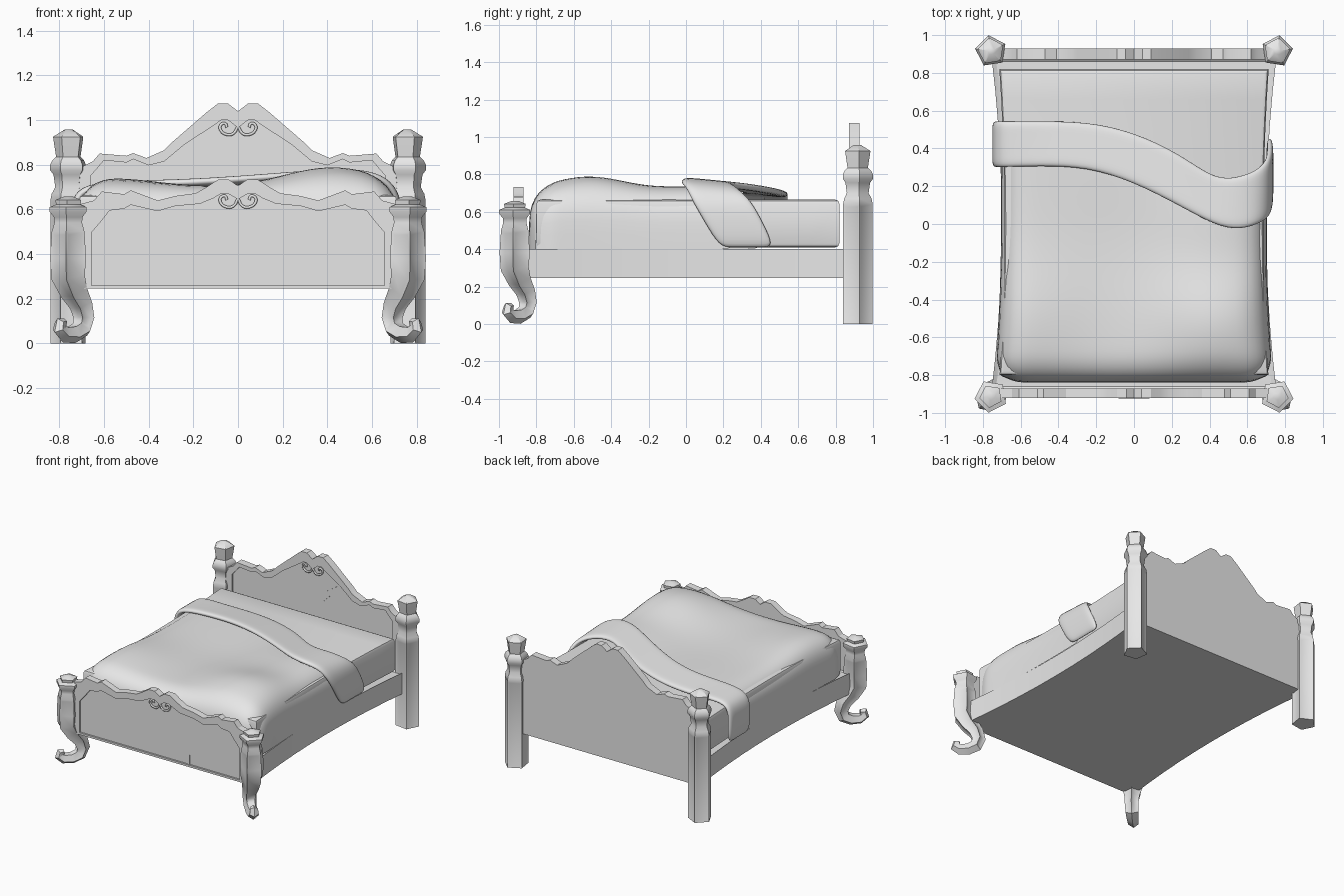
import bpy, bmesh, math
from mathutils import Vector

cube = bpy.data.objects.get("Cube")
if cube:
    bpy.data.objects.remove(cube, do_unlink=True)

grey = bpy.data.materials.new("plain_grey")
grey.use_nodes = True
grey.diffuse_color = (0.8, 0.8, 0.8, 1)
grey.node_tree.nodes["Principled BSDF"].inputs["Base Color"].default_value = (0.8, 0.8, 0.8, 1)


def finish(name, bm, angle=30):
    bmesh.ops.recalc_face_normals(bm, faces=bm.faces)
    mesh = bpy.data.meshes.new(name)
    bm.to_mesh(mesh)
    bm.free()
    obj = bpy.data.objects.new(name, mesh)
    bpy.context.collection.objects.link(obj)
    mesh.materials.append(grey)
    bpy.ops.object.select_all(action='DESELECT')
    obj.select_set(True)
    bpy.context.view_layer.objects.active = obj
    bpy.ops.object.shade_smooth_by_angle(angle=math.radians(angle))
    return obj


def extrude(bm, faces, vec):
    new = bmesh.ops.extrude_face_region(bm, geom=faces)["geom"]
    bmesh.ops.translate(bm, vec=vec, verts=[g for g in new if isinstance(g, bmesh.types.BMVert)])
    return [g for g in new if isinstance(g, bmesh.types.BMFace)]


def lerp_table(table, x):
    for (x0, y0), (x1, y1) in zip(table, table[1:]):
        if x <= x1:
            return y0 + (y1 - y0) * max(0, (x - x0) / (x1 - x0))
    return table[-1][1]


def skin(bm, rows):
    for a, b in zip(rows, rows[1:]):
        for i in range(len(a) - 1):
            bm.faces.new((a[i], a[i + 1], b[i + 1], b[i]))


# Carved boards: a flat panel with a raised frame around it
def mirrored(half):
    left = [(-x, z) for x, z in reversed(half) if x > 0]
    return half + left


def board(name, outer, inner, front, frame_depth, back):
    outer, inner = mirrored(outer), mirrored(inner)
    bm = bmesh.new()
    face = bm.faces.new([bm.verts.new((x, front + frame_depth, z)) for x, z in outer])
    extrude(bm, [face], (0, back - front - frame_depth, 0))
    finish(name + "_panel", bm)
    bm = bmesh.new()
    rings = [[bm.verts.new((x, front, z)) for x, z in pts] for pts in (outer, inner)]
    skin(bm, [r + r[:1] for r in rings])
    extrude(bm, bm.faces[:], (0, frame_depth, 0))
    finish(name + "_frame", bm)


def scroll(name, side, y, z):
    path = [(0, 0.02), (.02, -.015), (.05, -.02), (.078, 0), (.078, .022), (.058, .03), (.05, .012)]
    curve = bpy.data.curves.new(name, 'CURVE')
    curve.dimensions = '3D'
    curve.bevel_depth = 0.007
    curve.bevel_resolution = 1
    curve.resolution_u = 3
    spline = curve.splines.new('BEZIER')
    spline.bezier_points.add(len(path) - 1)
    for p, (px, pz) in zip(spline.bezier_points, path):
        p.co = (side * px, y, z + pz)
        p.handle_left_type = p.handle_right_type = 'AUTO'
    curve.materials.append(grey)
    bpy.context.collection.objects.link(bpy.data.objects.new(name, curve))


def crack(name, points, y):
    bm = bmesh.new()
    face = bm.faces.new([bm.verts.new((x, y, z)) for x, z in points])
    extrude(bm, [face], (0, 0.008, 0))
    finish(name, bm)


head_outer = [(0, 1.04), (.045, 1.074), (.09, 1.074), (.14, 1.035), (.29, .905), (.33, .865), (.41, .83),
              (.47, .852), (.5, .84), (.62, .85), (.65, .815), (.72, .78), (.72, .245)]
head_inner = [(0, .965), (.045, 1.0), (.075, 1.0), (.11, .975), (.24, .89), (.33, .815), (.4, .797),
              (.47, .825), (.5, .81), (.6, .82), (.625, .79), (.66, .75), (.66, .26)]
foot_outer = [(0, .705), (.04, .733), (.09, .733), (.14, .70), (.19, .672), (.28, .66), (.36, .64),
              (.48, .685), (.51, .668), (.61, .68), (.645, .64), (.72, .62), (.72, .245)]
foot_inner = [(0, .645), (.04, .668), (.08, .668), (.11, .65), (.17, .625), (.28, .615), (.36, .592),
              (.48, .62), (.51, .603), (.575, .595), (.61, .55), (.657, .495), (.657, .26)]
board("headboard", head_outer, head_inner, .872, .013, .928)
board("footboard", foot_outer, foot_inner, -.922, .013, -.87)
for side, label in ((1, "left"), (-1, "right")):
    scroll("headboard_scroll_" + label, side, .878, .955)
    scroll("footboard_scroll_" + label, side, -.916, .63)
crack("headboard_crack", [(.05, .73), (.1, .82), (.235, .91), (.15, .81), (.09, .75)], .879)
crack("footboard_crack", [(.2, .25), (.225, .25), (.24, .33), (.24, .26)], -.915)


# Five-sided posts, swept down a path of (outward offset, height, radius)
def post(name, cx, cy, stations, panel):
    out = Vector((math.copysign(1, cx), math.copysign(1, cy), 0)).normalized()
    across = Vector((-out.y, out.x, 0))
    up = Vector((0, 0, 1))
    bm = bmesh.new()
    rings = []
    for i, (d, z, r) in enumerate(stations):
        a, b = stations[max(i - 1, 0)], stations[min(i + 1, len(stations) - 1)]
        t = Vector((b[0] - a[0], b[1] - a[1])).normalized()
        normal = out * -t.y + up * t.x
        centre = Vector((cx, cy, z)) + out * d
        ring = []
        for k in range(5):
            ang = math.pi + k * math.tau / 5
            ring.append(bm.verts.new(centre + normal * r * math.cos(ang) + across * r * math.sin(ang)))
        rings.append(ring)
    columns = [[] for k in range(5)]
    for i, (a, b) in enumerate(zip(rings, rings[1:])):
        for k in range(5):
            f = bm.faces.new((a[k], a[(k + 1) % 5], b[(k + 1) % 5], b[k]))
            if panel[0] <= i < panel[1]:
                columns[k].append(f)
    bm.faces.new(rings[0])
    bm.faces.new(rings[-1])
    bmesh.ops.recalc_face_normals(bm, faces=bm.faces)
    # Sunken panel on every side of the shaft
    for faces in columns:
        bmesh.ops.inset_region(bm, faces=faces, thickness=.014, depth=-.006, use_even_offset=True)
    finish(name, bm, 40)


rear = [(0, .957, .02), (0, .925, .072), (0, .91, .07), (0, .835, .058), (0, .82, .075), (0, .80, .085),
        (0, .775, .085), (0, .755, .07), (0, .70, .062), (0, .67, .078), (0, .64, .084), (0, 0, .084)]
front = [(0, .658, .02), (0, .642, .062), (0, .622, .058), (0, .61, .088), (0, .59, .088), (0, .565, .068),
         (0, .54, .066), (0, .50, .078), (0, .38, .086), (0, .30, .08), (-.035, .235, .066),
         (-.08, .175, .055), (-.098, .115, .05), (-.08, .065, .046), (-.03, .042, .042),
         (.03, .042, .038), (.062, .065, .033), (.055, .09, .028), (.03, .092, .02)]
for side, label in ((1, "left"), (-1, "right")):
    post("rear_post_" + label, side * .757, .915, rear, (10, 11))
    post("front_leg_" + label, side * .757, -.912, front, (7, 13))


# Waisted base and mattress
def waist(y, middle, flare):
    return middle + flare * (y / .85) ** 2


def slab(bm, middle, flare, y0, y1, z0, z1, steps=10):
    ys = [y0 + (y1 - y0) * i / steps for i in range(steps + 1)]
    pts = [(waist(y, middle, flare), y) for y in ys]
    pts += [(-x, y) for x, y in reversed(pts)]
    face = bm.faces.new([bm.verts.new((x, y, z0)) for x, y in pts])
    return extrude(bm, [face], (0, 0, z1 - z0))


bm = bmesh.new()
top = slab(bm, .70, .05, -.88, .88, .245, .402)
bmesh.ops.recalc_face_normals(bm, faces=bm.faces)
bmesh.ops.inset_region(bm, faces=top, thickness=.03)
bmesh.ops.translate(bm, vec=(0, 0, -.015), verts=top[0].verts)
finish("bed_base", bm)

bm = bmesh.new()
slab(bm, .685, .03, -.80, .82, .41, .665)
rims = [e for e in bm.edges if abs(e.verts[0].co.z - e.verts[1].co.z) < .001]
bmesh.ops.bevel(bm, geom=rims, offset=.022, segments=2, affect='EDGES', profile=.5)
finish("mattress", bm)

# Turned-down band of the cover: x, z, foot edge y, head edge y
band = [(-.725, .405, .30, .545), (-.735, .55, .30, .545), (-.73, .645, .30, .545), (-.68, .70, .30, .545),
        (-.5, .715, .305, .545), (-.25, .72, .30, .545), (0, .735, .22, .49), (.25, .755, .09, .37),
        (.43, .768, -.01, .235), (.56, .765, -.035, .25), (.66, .735, 0, .29),
        (.712, .66, .03, .35), (.722, .55, .095, .41), (.717, .405, .18, .48)]
bm = bmesh.new()
rows = []
for x, z, lo, hi in band:
    fall = .025 if abs(x) < .67 else 0
    rows.append([bm.verts.new((x, lo + (hi - lo) * v / 4, z - fall * v / 4)) for v in range(5)])
skin(bm, rows)
obj = finish("cover_fold", bm, 60)
solid = obj.modifiers.new("thickness", 'SOLIDIFY')
solid.thickness = .036
solid.offset = 0
obj.modifiers.new("soft", 'SUBSURF').levels = 2
obj.modifiers["soft"].render_levels = 2

# Puffy cover: rounded edge as (inset, drop), soft hills on top
edge = [(0, 1), (0, .5), (.012, .28), (.05, .1), (.11, .02)]
end_line = [(x, (lo + hi) / 2) for x, z, lo, hi in band[3:11]]


def hill(x, y, cx, cy, size, height):
    return height * math.exp(-((x - cx) ** 2 + (y - cy) ** 2) / size ** 2)


def cover_height(x, y):
    return (.70 + hill(x, y, .42, -.52, .3, .092) + hill(x, y, -.58, -.5, .3, .042)
            + hill(x, y, .45, .05, .25, .035) - hill(x, y, -.1, -.1, .3, .01))


columns = [(-1, off, drop, 0) for off, drop in edge]
columns += [(0, 0, 0, -1 + 2 * i / 12) for i in range(13)]
columns += [(1, off, drop, 0) for off, drop in reversed(edge)]
stations = [(-.84 + off, drop, 0) for off, drop in edge] + [(-.68, 0, i / 12) for i in range(13)]
bm = bmesh.new()
rows = []
for y0, y_drop, k in stations:
    row = []
    for side, off, x_drop, t in columns:
        width = waist(y0, .703, .035) if k == 0 else waist(-.68 + k, .703, .035)
        x = side * (width - off) if side else t * (width - .17)
        y = y0
        if k:
            y += k * (lerp_table(end_line, x) - y0 + (.13 * x_drop if side > 0 else 0))
        # Round the two foot corners in plan
        near = max(0, 1 - (width - abs(x)) / .12) * max(0, 1 - (y + .84) / .12)
        z = .402 + (cover_height(x, y) - .402) * (1 - x_drop) * (1 - y_drop)
        row.append(bm.verts.new((x - math.copysign(.035 * near, x), y + .035 * near, z)))
    rows.append(row)
skin(bm, rows)
obj = finish("bed_cover", bm, 80)
obj.modifiers.new("soft", 'SUBSURF').levels = 1
obj.modifiers["soft"].render_levels = 1
